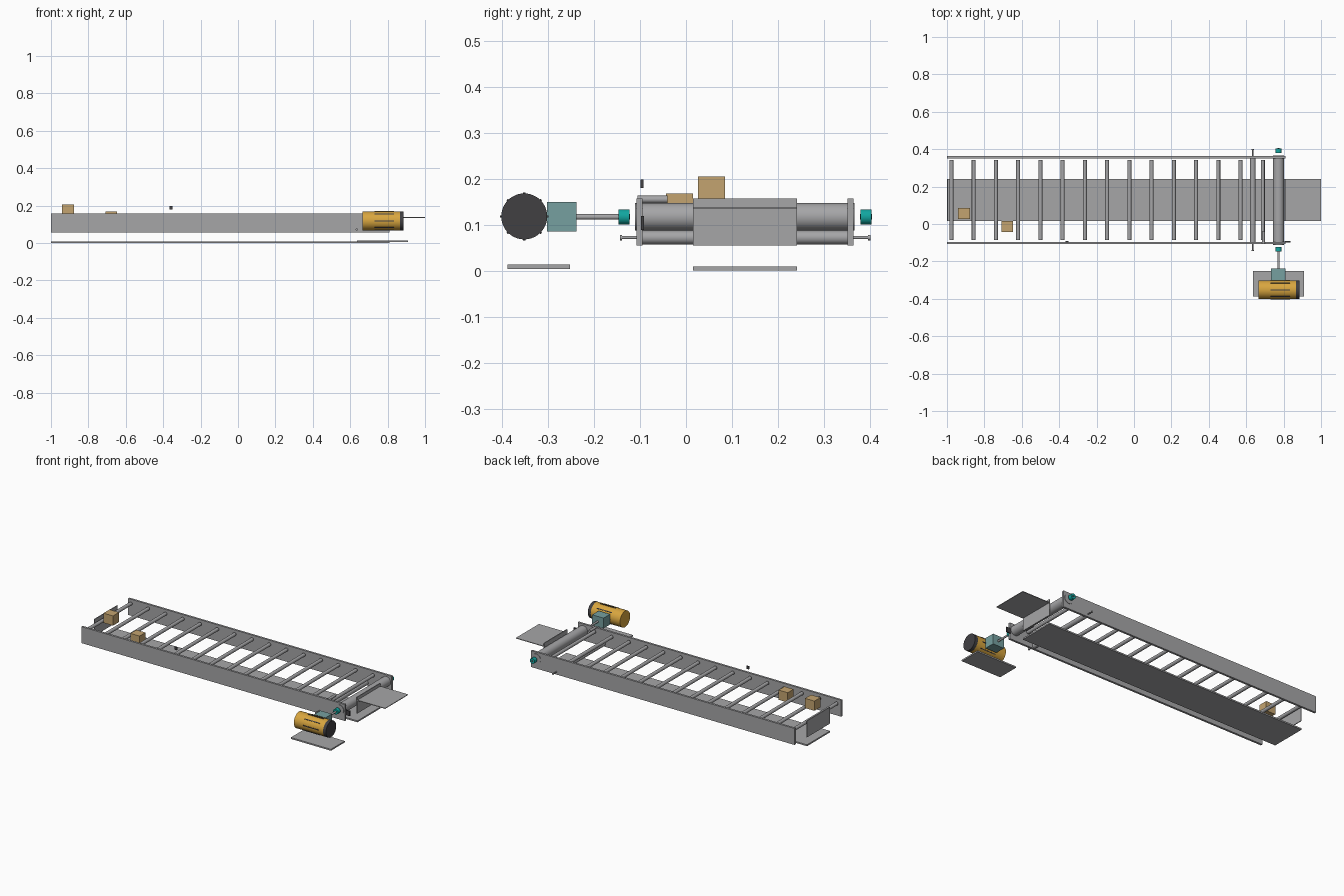
import bpy, bmesh, math
from mathutils import Matrix, Vector

if "Cube" in bpy.data.objects:
    bpy.data.objects.remove(bpy.data.objects["Cube"])


def material(name, rgb):
    m = bpy.data.materials.new(name)
    m.diffuse_color = (*rgb, 1)
    m.use_nodes = True
    m.node_tree.nodes["Principled BSDF"].inputs["Base Color"].default_value = m.diffuse_color
    return m


STEEL = material("steel grey", (0.38, 0.38, 0.39))
YELLOW = material("motor yellow", (0.69, 0.38, 0.05))
DARK = material("dark grey", (0.052, 0.05, 0.055))
TEAL = material("bright teal", (0.006, 0.38, 0.35))
GEAR = material("grey teal", (0.18, 0.35, 0.35))
TAN = material("cardboard tan", (0.55, 0.37, 0.16))


def finish(name, bm, mat):
    me = bpy.data.meshes.new(name)
    bm.to_mesh(me)
    bm.free()
    me.materials.append(mat)
    ob = bpy.data.objects.new(name, me)
    bpy.context.collection.objects.link(ob)
    return ob


def box(name, x, y, z, mat):
    """Box from (min, max) ranges."""
    bm = bmesh.new()
    bmesh.ops.create_cube(bm, size=1)
    for v in bm.verts:
        for i, (a, b) in enumerate((x, y, z)):
            v.co[i] = (a + b) / 2 + v.co[i] * (b - a)
    return finish(name, bm, mat)


def rod(name, axis, start, end, u, z, r, mat, sides=32):
    """Cylinder along x or y; u is the other horizontal coordinate."""
    bm = bmesh.new()
    bmesh.ops.create_cone(bm, cap_ends=True, segments=sides, radius1=r,
                          radius2=r, depth=end - start)
    mid = (start + end) / 2
    if axis == "x":
        mat4 = Matrix.Translation((mid, u, z)) @ Matrix.Rotation(math.pi / 2, 4, "Y")
    else:
        mat4 = Matrix.Translation((u, mid, z)) @ Matrix.Rotation(math.pi / 2, 4, "X")
    bm.transform(mat4)
    for f in bm.faces:
        f.smooth = len(f.verts) == 4
    return finish(name, bm, mat)


# Side walls
for side, y0 in (("front", -0.108), ("back", 0.351)):
    box(side + "_side_wall", (-1, 0.81), (y0, y0 + 0.013), (0.055, 0.157), STEEL)

# Floor tray, end plates and discharge plate share one width
TRAY = (0.015, 0.241)
box("floor_tray", (-1, 0.81), TRAY, (0, 0.009), STEEL)
box("infeed_end_plate", (-1, -0.995), TRAY, (0.055, 0.157), STEEL)
box("discharge_end_plate", (0.805, 0.81), TRAY, (0.055, 0.157), STEEL)
box("discharge_plate", (0.81, 1.0), TRAY, (0.134, 0.138), STEEL)

# Carrying rollers
for i in range(15):
    rod(f"carrying_roller_{i + 1}", "y", -0.085, 0.343, -0.976 + 0.1189 * i,
        0.135, 0.0105, STEEL, 24)

# Drive roller, and the lower take-up roller with its shaft and end caps
rod("drive_roller", "y", -0.111, 0.367, 0.773, 0.117, 0.03, STEEL, 40)
rod("take_up_roller", "y", -0.095, 0.351, 0.635, 0.072, 0.015, STEEL)
rod("take_up_shaft", "y", -0.14, 0.397, 0.635, 0.072, 0.0035, STEEL, 16)
for side, y0 in (("front", -0.144), ("back", 0.396)):
    rod(side + "_shaft_cap", "y", y0, y0 + 0.005, 0.635, 0.072, 0.006, STEEL, 16)

# Bearings with thin dark rims at each end
for side, y0 in (("front", -0.147), ("back", 0.38)):
    rod(side + "_bearing", "y", y0, y0 + 0.024, 0.773, 0.117, 0.0165, TEAL)
    for k, y1 in enumerate((y0 - 0.001, y0 + 0.022)):
        rod(f"{side}_bearing_boss_{k + 1}", "y", y1, y1 + 0.003, 0.773, 0.117,
            0.006, DARK, 16)

# Gearbox and output shaft
box("gearbox", (0.733, 0.811), (-0.302, -0.238), (0.085, 0.149), GEAR)
rod("output_shaft", "y", -0.24, -0.145, 0.773, 0.117, 0.006, STEEL, 20)

# Motor: body, fan cover and cooling fins
MY, MZ, MR = -0.352, 0.118, 0.05
rod("motor_body", "x", 0.665, 0.866, MY, MZ, MR, YELLOW, 48)
rod("fan_cover", "x", 0.866, 0.886, MY, MZ, MR, DARK, 48)
for i in range(8):
    a = i * math.pi / 4
    fin = box(f"cooling_fin_{i + 1}", (-0.0525, 0.0525), (-0.0025, 0.0025),
              (-0.004, 0.0025), DARK)
    fin.data.transform(Matrix.Translation((0.782, MY, MZ))
                       @ Matrix.Rotation(a, 4, "X")
                       @ Matrix.Translation((0, 0, MR)))
box("motor_base", (0.635, 0.91), (-0.388, -0.252), (0.004, 0.013), STEEL)

# Parcels
box("first_parcel", (-0.942, -0.877), (0.026, 0.085), (0.145, 0.205), TAN)
box("second_parcel", (-0.709, -0.646), (-0.043, 0.015), (0.108, 0.168), TAN)

# Sensors and bracket
box("top_sensor", (-0.367, -0.35), (-0.099, -0.092), (0.18, 0.198), DARK)
box("end_sensor", (0.805, 0.836), (-0.098, -0.091), (0.088, 0.119), DARK)
rod("sensor_bracket", "y", -0.105, -0.04, 0.692, 0.155, 0.008, STEEL, 20)
